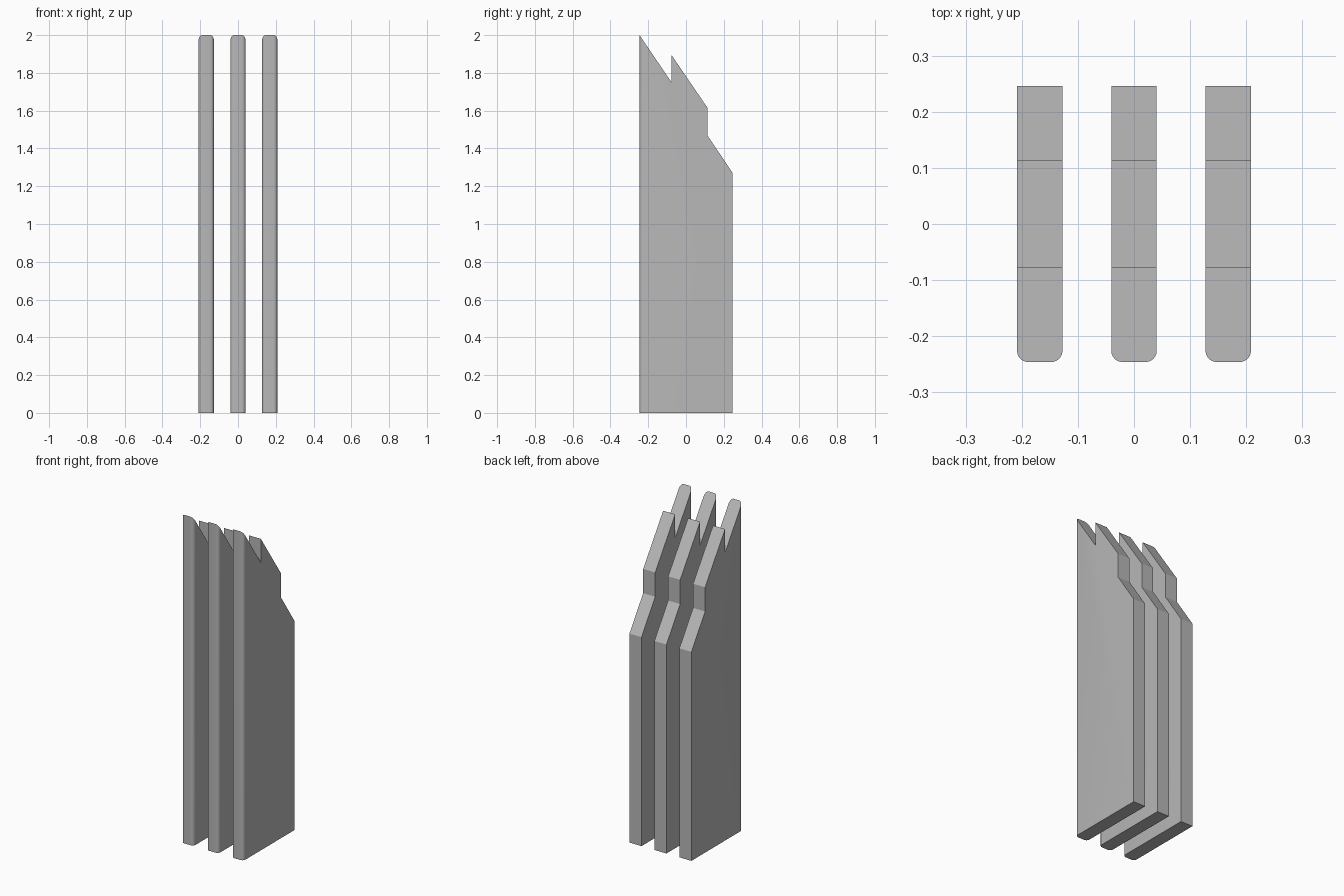
import bpy
import bmesh

cube = bpy.data.objects.get("Cube")
if cube:
    bpy.data.objects.remove(cube, do_unlink=True)

grey = bpy.data.materials.new("plain grey")
grey.use_nodes = True
colour = (0.48, 0.48, 0.48, 1)
grey.diffuse_color = colour
grey.node_tree.nodes["Principled BSDF"].inputs["Base Color"].default_value = colour

# Side outline (y, z): a tall fin with a stepped, sloping top
FRONT, BACK = -0.246, 0.246
HALF_WIDTH = 0.0405
SPACING = 0.168
OUTLINE = [(FRONT, 0), (BACK, 0), (BACK, 1.272), (0.114, 1.468),
           (0.114, 1.615), (-0.078, 1.896), (-0.078, 1.752), (FRONT, 2)]


def make_fin(name, x):
    bm = bmesh.new()
    side = bm.faces.new([bm.verts.new((-HALF_WIDTH, y, z)) for y, z in OUTLINE])
    extruded = bmesh.ops.extrude_face_region(bm, geom=[side])["geom"]
    moved = [v for v in extruded if isinstance(v, bmesh.types.BMVert)]
    bmesh.ops.translate(bm, verts=moved, vec=(2 * HALF_WIDTH, 0, 0))
    bmesh.ops.recalc_face_normals(bm, faces=bm.faces)
    # Round the two long upright front edges
    uprights = [e for e in bm.edges
                if all(abs(v.co.y - FRONT) < 1e-4 for v in e.verts)
                and abs(e.verts[0].co.z - e.verts[1].co.z) > 1]
    bmesh.ops.bevel(bm, geom=uprights, offset=0.02, segments=6,
                    profile=0.5, affect='EDGES')
    mesh = bpy.data.meshes.new(name)
    bm.to_mesh(mesh)
    bm.free()
    mesh.materials.append(grey)
    fin = bpy.data.objects.new(name, mesh)
    fin.location.x = x
    bpy.context.collection.objects.link(fin)
    return fin


# Three identical parallel fins
bpy.ops.object.select_all(action='DESELECT')
for name, step in (("right_fin", -1), ("middle_fin", 0), ("left_fin", 1)):
    fin = make_fin(name, step * SPACING)
    fin.select_set(True)
    bpy.context.view_layer.objects.active = fin
bpy.ops.object.shade_smooth_by_angle(angle=0.5)
